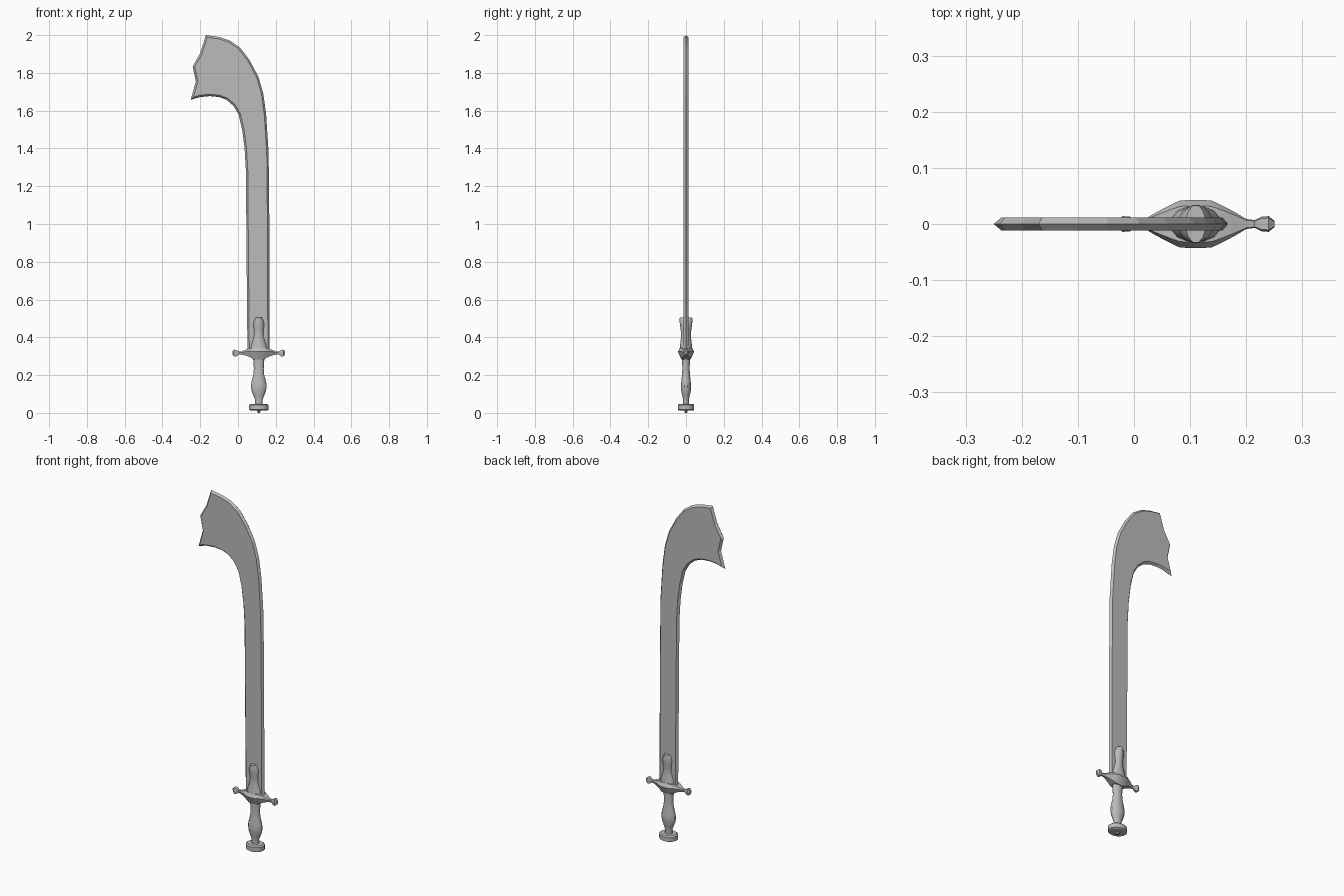
import bpy, bmesh, math
from mathutils import Vector

cube = bpy.data.objects.get("Cube")
if cube:
    bpy.data.objects.remove(cube, do_unlink=True)

HILT_X = 0.11

steel = bpy.data.materials.new("grey steel")
steel.use_nodes = True
steel.diffuse_color = (0.5, 0.5, 0.5, 1)
bsdf = next(n for n in steel.node_tree.nodes if n.type == 'BSDF_PRINCIPLED')
bsdf.inputs["Base Color"].default_value = (0.5, 0.5, 0.5, 1)


def finish(bm, name, angle=None):
    bmesh.ops.recalc_face_normals(bm, faces=bm.faces)
    mesh = bpy.data.meshes.new(name)
    bm.to_mesh(mesh)
    bm.free()
    obj = bpy.data.objects.new(name, mesh)
    bpy.context.collection.objects.link(obj)
    mesh.materials.append(steel)
    if angle:
        bpy.ops.object.select_all(action='DESELECT')
        obj.select_set(True)
        bpy.context.view_layer.objects.active = obj
        bpy.ops.object.shade_smooth_by_angle(angle=math.radians(angle))
    return obj


def loft(name, rings, angle=None):
    """Skin a list of equal-length point rings and cap both ends."""
    bm = bmesh.new()
    loops = [[bm.verts.new(p) for p in ring] for ring in rings]
    n = len(loops[0])
    for a, b in zip(loops, loops[1:]):
        for i in range(n):
            j = (i + 1) % n
            bm.faces.new((a[i], a[j], b[j], b[i]))
    bm.faces.new(loops[0])
    bm.faces.new(loops[-1])
    return finish(bm, name, angle)


def turned(name, profile, sides=12, angle=40):
    """Elliptical turned part; profile rows are (z, x radius, y radius)."""
    turns = [math.tau * (i + 0.5) / sides for i in range(sides)]
    return loft(name, [[(HILT_X + rx * math.cos(t), ry * math.sin(t), z)
                        for t in turns] for z, rx, ry in profile], angle)


# Blade: outline with sharp edge, inset to two flat cheeks
outline = [Vector(p) for p in (
    (0.168, 0.33), (0.166, 1.0), (0.162, 1.38), (0.149, 1.58), (0.134, 1.69),
    (0.108, 1.78), (0.06, 1.87), (0.01, 1.935), (-0.045, 1.972), (-0.1, 1.99), (-0.17, 2.0),
    (-0.2, 1.905), (-0.24, 1.835), (-0.223, 1.755), (-0.25, 1.658),
    (-0.2, 1.672), (-0.15, 1.677), (-0.1, 1.672), (-0.06, 1.657), (-0.025, 1.627), (0.003, 1.58),
    (0.022, 1.5), (0.035, 1.4), (0.042, 1.28), (0.045, 0.87), (0.05, 0.33))]


def inset(points, width):
    result = []
    for i, p in enumerate(points):
        d1 = (p - points[i - 1]).normalized()
        d2 = (points[(i + 1) % len(points)] - p).normalized()
        n1, n2 = Vector((-d1.y, d1.x)), Vector((-d2.y, d2.x))
        result.append(p + (n1 + n2) * width / max(0.4, 1 + n1.dot(n2)))
    return result


cheek = inset(outline, 0.010)
loft("blade", [[(p.x, y, p.y) for p in ring] for ring, y in
               ((cheek, -0.012), (outline, 0), (cheek, 0.012))])

# Langet clasping the root of the blade
turned("langet", [(0.33, 0.048, 0.034), (0.36, 0.044, 0.032), (0.385, 0.035, 0.029),
                  (0.41, 0.028, 0.027), (0.44, 0.029, 0.029), (0.47, 0.032, 0.034),
                  (0.49, 0.026, 0.035), (0.505, 0.018, 0.034)])

# Cross guard: sections across x as (offset, half depth, bottom, top)
half = [(0.0, 0.043, 0.282, 0.345), (0.028, 0.042, 0.284, 0.345), (0.045, 0.034, 0.294, 0.343),
        (0.07, 0.021, 0.304, 0.334), (0.09, 0.009, 0.308, 0.326), (0.105, 0.007, 0.309, 0.324),
        (0.117, 0.013, 0.300, 0.333), (0.130, 0.014, 0.298, 0.335), (0.140, 0.006, 0.308, 0.326)]
sections = [(-x, d, b, t) for x, d, b, t in reversed(half[1:])] + half
rings = []
for x, d, b, t in sections:
    mid = (b + 2 * t) / 3
    shape = ((-0.55, b), (-1, mid), (-0.75, t), (0.75, t), (1, mid), (0.55, b))
    rings.append([(HILT_X + x, d * k, z) for k, z in shape])
loft("cross_guard", rings, 35)

# Grip with a swelling near the pommel
turned("grip", [(0.04, 0.022, 0.016), (0.07, 0.021, 0.016), (0.09, 0.029, 0.020),
                (0.115, 0.039, 0.026), (0.14, 0.043, 0.028), (0.165, 0.040, 0.026),
                (0.20, 0.030, 0.022), (0.235, 0.027, 0.020), (0.29, 0.031, 0.022)])

# Disc pommel and its rivet
turned("pommel", [(0.012, 0.043, 0.036), (0.017, 0.052, 0.044),
                  (0.042, 0.052, 0.044), (0.048, 0.044, 0.037)], 16, 30)
turned("pommel_rivet", [(0.0, 0.005, 0.005), (0.004, 0.009, 0.009), (0.02, 0.009, 0.009)], 8)
